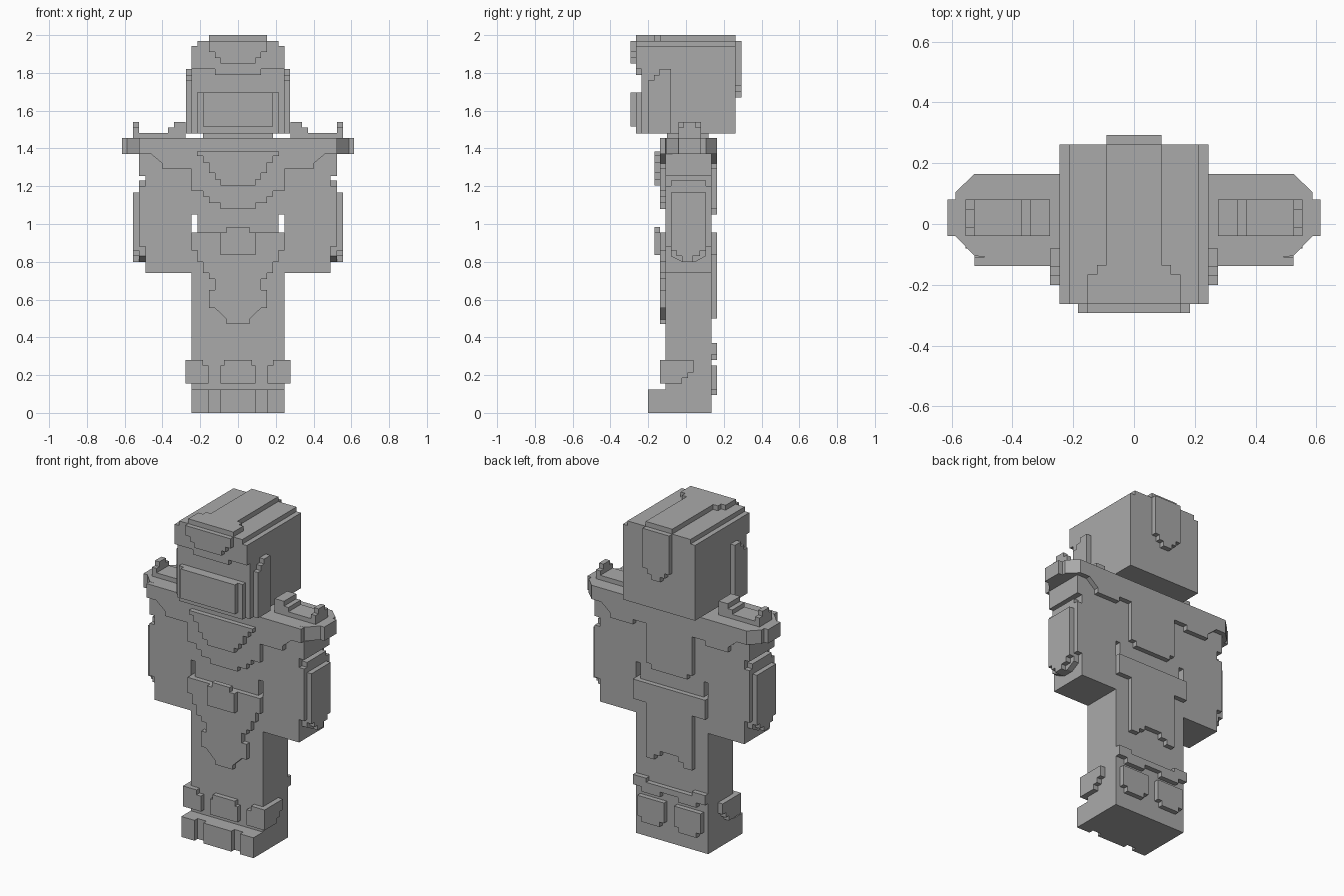
import bpy, bmesh

mat = bpy.data.materials.new("plain grey")
mat.diffuse_color = (0.4, 0.4, 0.4, 1)


def prism(name, pts, axis, lo, hi):
    """Extrude a 2D outline along an axis: x uses (y,z), y uses (x,z), z uses (x,y)."""
    place = {"x": lambda a, b, d: (d, a, b),
             "y": lambda a, b, d: (a, d, b),
             "z": lambda a, b, d: (a, b, d)}[axis]
    bm = bmesh.new()
    low = [bm.verts.new(place(a, b, lo)) for a, b in pts]
    high = [bm.verts.new(place(a, b, hi)) for a, b in pts]
    bm.faces.new(low)
    bm.faces.new(high)
    n = len(pts)
    for i in range(n):
        j = (i + 1) % n
        bm.faces.new((low[i], low[j], high[j], high[i]))
    bmesh.ops.recalc_face_normals(bm, faces=bm.faces)
    me = bpy.data.meshes.new(name)
    bm.to_mesh(me)
    bm.free()
    me.materials.append(mat)
    ob = bpy.data.objects.new(name, me)
    bpy.context.collection.objects.link(ob)
    return ob


def box(name, x0, x1, y0, y1, z0, z1):
    return prism(name, [(x0, y0), (x1, y0), (x1, y1), (x0, y1)], "z", z0, z1)


def plate(name, half, y0, y1):
    """Symmetric plate: right half outline (x,z), mirrored, extruded in y."""
    return prism(name, half + [(-x, z) for x, z in reversed(half)], "y", y0, y1)


def pair(name, pts, axis, lo, hi):
    """The same prism on the right and the left side."""
    prism(name + "_right", pts, axis, lo, hi)
    if axis == "x":
        prism(name + "_left", pts, axis, -hi, -lo)
    else:
        prism(name + "_left", [(-a, b) for a, b in pts], axis, lo, hi)


def box_pair(name, x0, x1, y0, y1, z0, z1):
    pair(name, [(x0, y0), (x1, y0), (x1, y1), (x0, y1)], "z", z0, z1)


F, B = -0.108, 0.135       # body front and back
F1, F2 = -0.138, -0.168    # front armour layers
B1 = 0.165                 # back armour layer

# Head with stepped roof
plate("head", [(.245, 1.48), (.245, 1.942), (.214, 1.942), (.214, 1.97)], -.235, .262)
box("neck", -.185, .185, -.10, .12, 1.45, 1.485)
plate("cap_front", [(.122, 1.79), (.122, 1.82), (.245, 1.82), (.245, 1.942),
                    (.214, 1.942), (.214, 1.97)], -.264, -.235)
prism("crest_top", [(-.153, -.264), (.153, -.264), (.153, -.166), (.122, -.166),
                    (.122, -.135), (.09, -.135), (.09, .262), (-.09, .262),
                    (-.09, -.135), (-.122, -.135), (-.122, -.166), (-.153, -.166)],
      "z", 1.97, 2.0)
plate("crest_front", [(.092, 1.85), (.092, 1.88), (.122, 1.88), (.122, 1.91),
                      (.153, 1.91), (.153, 1.97)], -.293, -.264)
plate("crest_back", [(.03, 1.67), (.03, 1.70), (.06, 1.70), (.06, 1.73),
                     (.09, 1.73), (.09, 1.97)], .262, .293)
box("face_mask", -.216, .216, -.264, -.235, 1.48, 1.695)
box("mask_plate", -.184, .184, -.293, -.264, 1.515, 1.695)
pair("ear_guard", [(-.2, 1.48), (-.08, 1.48), (-.08, 1.82), (-.14, 1.82), (-.14, 1.79),
                   (-.17, 1.79), (-.17, 1.76), (-.2, 1.76)], "x", .245, .276)

# Torso, arms and legs as one slab, with slots between waist and arms
plate("body", [(.245, 0), (.245, .74), (.49, .74), (.49, 1.455), (.245, 1.455),
               (.245, 1.05), (.215, 1.05), (.215, .955), (.245, .955),
               (.245, .74), (.245, 0)][:1] +
      [(.245, .955), (.215, .955), (.215, 1.05), (.245, 1.05), (.245, 1.455)], F, B)
box_pair("arm", .245, .49, F, B, .74, 1.455)

# Chest layers
plate("chest_armour", [(.092, 1.08), (.092, 1.11), (.153, 1.11), (.153, 1.145),
                       (.185, 1.145), (.185, 1.175), (.245, 1.175), (.245, 1.29),
                       (.40, 1.29), (.40, 1.32), (.46, 1.37), (.525, 1.37),
                       (.525, 1.455)], F1, F)
plate("chest_emblem_plate", [(.092, 1.205), (.092, 1.235), (.122, 1.235), (.122, 1.27),
                             (.153, 1.27), (.153, 1.325), (.185, 1.325), (.185, 1.36),
                             (.216, 1.36), (.216, 1.385)], F2, F1)
plate("back_armour", [(.122, 1.05), (.122, 1.08), (.155, 1.08), (.155, 1.32),
                      (.245, 1.32), (.245, 1.29), (.40, 1.29), (.40, 1.32),
                      (.46, 1.37), (.525, 1.37), (.525, 1.455)], B, B1)

# Belt, buckle and hanging cloth
plate("front_skirt", [(.06, .47), (.06, .495), (.122, .555), (.153, .555), (.153, .65),
                      (.122, .65), (.122, .71), (.153, .71), (.153, .74), (.185, .74),
                      (.185, .80), (.215, .80), (.215, .86), (.245, .86),
                      (.245, .955)], F1, F)
plate("buckle", [(.092, .835), (.092, .955), (.06, .955), (.06, .985)], F2, F1)
plate("back_skirt", [(.06, .56), (.06, .53), (.10, .53), (.10, .50), (.155, .50),
                     (.155, .835), (.245, .835), (.245, .955)], B, B1)

# Shoulder guards with chamfered tips and small stepped studs
pair("shoulder_guard", [(.49, F), (.525, -.105), (.587, -.04), (.614, -.04), (.614, .08),
                        (.587, .08), (.587, .105), (.525, B1), (.49, B1)], "z", 1.37, 1.455)
box_pair("shoulder_underside", .49, .525, F, B, 1.255, 1.37)
pair("shoulder_ridge", [(.277, 1.455), (.555, 1.455), (.555, 1.51), (.525, 1.51),
                        (.525, 1.483), (.37, 1.483), (.37, 1.51), (.34, 1.51),
                        (.34, 1.54), (.277, 1.54)], "y", -.04, .08)
box_pair("shoulder_stud", .525, .555, -.012, .05, 1.51, 1.54)

# Layered arm plates
pair("arm_plate", [(F, .88), (-.08, .88), (-.08, .83), (-.02, .80), (.05, .80),
                   (.105, .83), (.105, .88), (B, .88), (B, 1.2), (.105, 1.2),
                   (.105, 1.23), (-.08, 1.23), (-.08, 1.2), (F, 1.2)], "x", .49, .525)
pair("arm_outer_plate", [(-.02, .80), (.035, .80), (.035, .83), (.075, .83), (.075, .86),
                         (.105, .86), (.105, 1.168), (-.08, 1.168), (-.08, .86),
                         (-.05, .86), (-.05, .83), (-.02, .83)], "x", .525, .555)

# Knee and calf guards
plate("centre_shin_guard", [(.092, .155), (.092, .25), (.075, .25), (.075, .28)], F1, F)
pair("shin_guard", [(.155, .155), (.245, .155), (.245, .28), (.185, .28), (.185, .25),
                    (.155, .25)], "y", F1, F)
pair("side_shin_guard", [(F1, .155), (-.02, .155), (-.02, .185), (.01, .185), (.01, .215),
                         (.04, .215), (.04, .28), (F1, .28)], "x", .245, .277)
plate("calf_band", [(.06, .31), (.06, .28), (.185, .28), (.185, .31), (.245, .31),
                    (.245, .37), (.155, .37), (.155, .345)], B, B1)
pair("calf_guard", [(.065, .095), (.185, .095), (.185, .125), (.215, .125), (.215, .25),
                    (.035, .25), (.035, .125), (.065, .125)], "y", B, B1)

# Feet with two notches in the toe line
prism("feet", [(-.245, F), (-.245, -.2), (-.155, -.2), (-.155, -.17), (-.095, -.17),
               (-.095, -.2), (.095, -.2), (.095, -.17), (.155, -.17), (.155, -.2),
               (.245, -.2), (.245, F)], "z", 0, .125)
